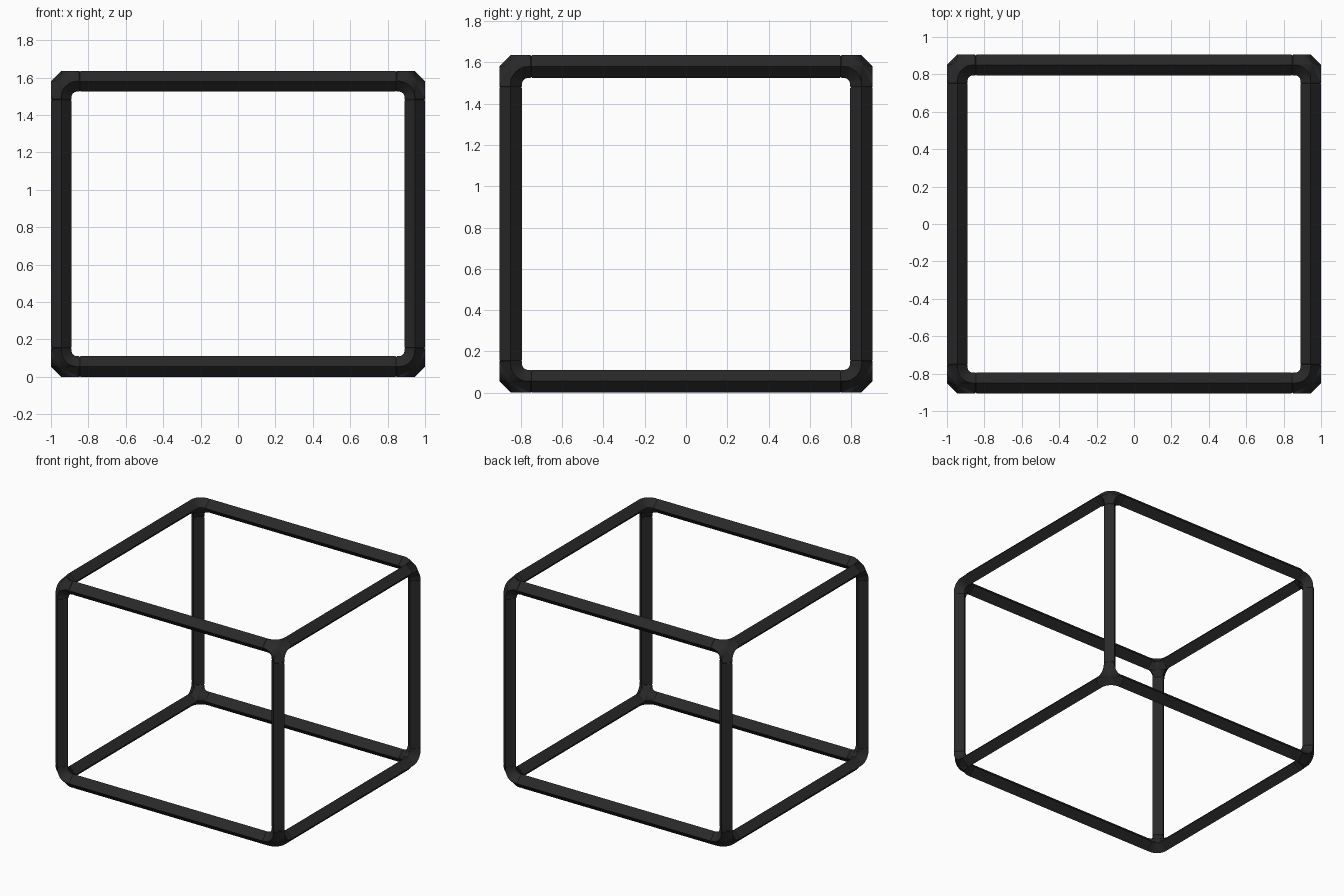
import bpy, bmesh, math
from itertools import product
from mathutils import Vector

if "Cube" in bpy.data.objects:
    bpy.data.objects.remove(bpy.data.objects["Cube"], do_unlink=True)

R = 0.055                             # half width of the diamond profile
HALF = Vector((0.945, 0.85, 0.7625))  # corner centres
MID = Vector((0, 0, 0.8175))
REACH = 0.1                           # fitting length from its centre
BEND = 0.085                          # elbow radius along the side ridges
LIP = 0.004                           # chamfer at the joints
SHRINK = 0.93
STEPS = 8

mat = bpy.data.materials.new("charcoal black")
mat.use_nodes = True
colour = (0.022, 0.022, 0.022, 1)
mat.diffuse_color = colour
bsdf = next(n for n in mat.node_tree.nodes if n.type == 'BSDF_PRINCIPLED')
bsdf.inputs["Base Color"].default_value = colour
bsdf.inputs["Roughness"].default_value = 0.8


def finish(bm, name, location, smooth):
    bmesh.ops.remove_doubles(bm, verts=bm.verts, dist=1e-5)
    bmesh.ops.holes_fill(bm, edges=[e for e in bm.edges if e.is_boundary], sides=4)
    bmesh.ops.recalc_face_normals(bm, faces=bm.faces)
    mesh = bpy.data.meshes.new(name)
    bm.to_mesh(mesh)
    bm.free()
    mesh.materials.append(mat)
    obj = bpy.data.objects.new(name, mesh)
    obj.location = location
    bpy.context.collection.objects.link(obj)
    if smooth:
        bpy.ops.object.select_all(action='DESELECT')
        obj.select_set(True)
        bpy.context.view_layer.objects.active = obj
        bpy.ops.object.shade_smooth_by_angle(angle=math.radians(35))


def axis_vec(axis, length):
    v = Vector((0, 0, 0))
    v[axis] = length
    return v


def ring(axis, along, r):
    """Diamond section across an axis."""
    b, c = (axis + 1) % 3, (axis + 2) % 3
    return [axis_vec(axis, along) + axis_vec(k, s * r)
            for k, s in ((b, 1), (c, 1), (b, -1), (c, -1))]


def skin(bm, sections, closed=True):
    rows = [[bm.verts.new(p) for p in s] for s in sections]
    n = len(rows[0])
    for lo, hi in zip(rows, rows[1:]):
        for i in range(n if closed else n - 1):
            j = (i + 1) % n
            bm.faces.new((lo[i], lo[j], hi[j], hi[i]))


def fan(bm, centre, points):
    for p, q in zip(points, points[1:]):
        bm.faces.new([bm.verts.new(v) for v in (centre, p, q)])


def elbow(a, b, inset, lift):
    """Ridge bending from the bar on axis a to the bar on axis b."""
    c, end, rad = 3 - a - b, REACH - LIP, BEND - inset
    pts = [axis_vec(a, -end) + axis_vec(b, -inset)]
    for i in range(STEPS + 1):
        t = i / STEPS * math.pi / 2
        pts.append(axis_vec(a, -BEND + rad * math.sin(t))
                   + axis_vec(b, -BEND + rad * math.cos(t)))
    pts.append(axis_vec(b, -end) + axis_vec(a, -inset))
    return [p + axis_vec(c, lift) for p in pts]


def corner(name, signs):
    bm = bmesh.new()
    outer = Vector((1, 1, 1)) * 0.007
    inner = Vector((-1, -1, -1)) * 0.047
    for a in range(3):
        b, c = (a + 1) % 3, (a + 2) % 3
        top, low = elbow(a, b, 0, R), elbow(a, b, R, 0)
        bottom = elbow(a, b, 0, -R)
        # curved side faces, then the three-way patches outside and inside
        skin(bm, list(zip(top, low)), closed=False)
        fan(bm, outer, top)
        fan(bm, inner, low)
        end = axis_vec(a, -(REACH - LIP))
        for s, centre in ((1, outer), (-1, inner)):
            fan(bm, centre, [end + axis_vec(b, s * R), end + axis_vec(c, s * R)])
        # chamfered joint lip
        skin(bm, [ring(a, -(REACH - LIP), R), ring(a, -REACH, R * SHRINK)])
    for v in bm.verts:
        v.co = Vector(v.co[i] * signs[i] for i in range(3))
    where = MID + Vector(HALF[i] * signs[i] for i in range(3))
    finish(bm, name, where, True)


def bar(name, axis, signs):
    h = HALF[axis] - REACH
    bm = bmesh.new()
    skin(bm, [ring(axis, -h, R * SHRINK), ring(axis, -h + LIP, R),
              ring(axis, h - LIP, R), ring(axis, h, R * SHRINK)])
    b, c = (axis + 1) % 3, (axis + 2) % 3
    where = MID + axis_vec(b, signs[0] * HALF[b]) + axis_vec(c, signs[1] * HALF[c])
    finish(bm, name, where, False)


SIDES = ({1: "left", -1: "right"}, {1: "back", -1: "front"}, {1: "top", -1: "bottom"})

# eight three-way corner fittings
for s in product((-1, 1), repeat=3):
    corner("_".join(SIDES[i][s[i]] for i in (2, 1, 0)) + "_corner", s)

# twelve straight bars
for axis, kind in enumerate(("cross", "side", "upright")):
    b, c = (axis + 1) % 3, (axis + 2) % 3
    for s in product((-1, 1), repeat=2):
        bar(f"{SIDES[b][s[0]]}_{SIDES[c][s[1]]}_{kind}_bar", axis, s)
